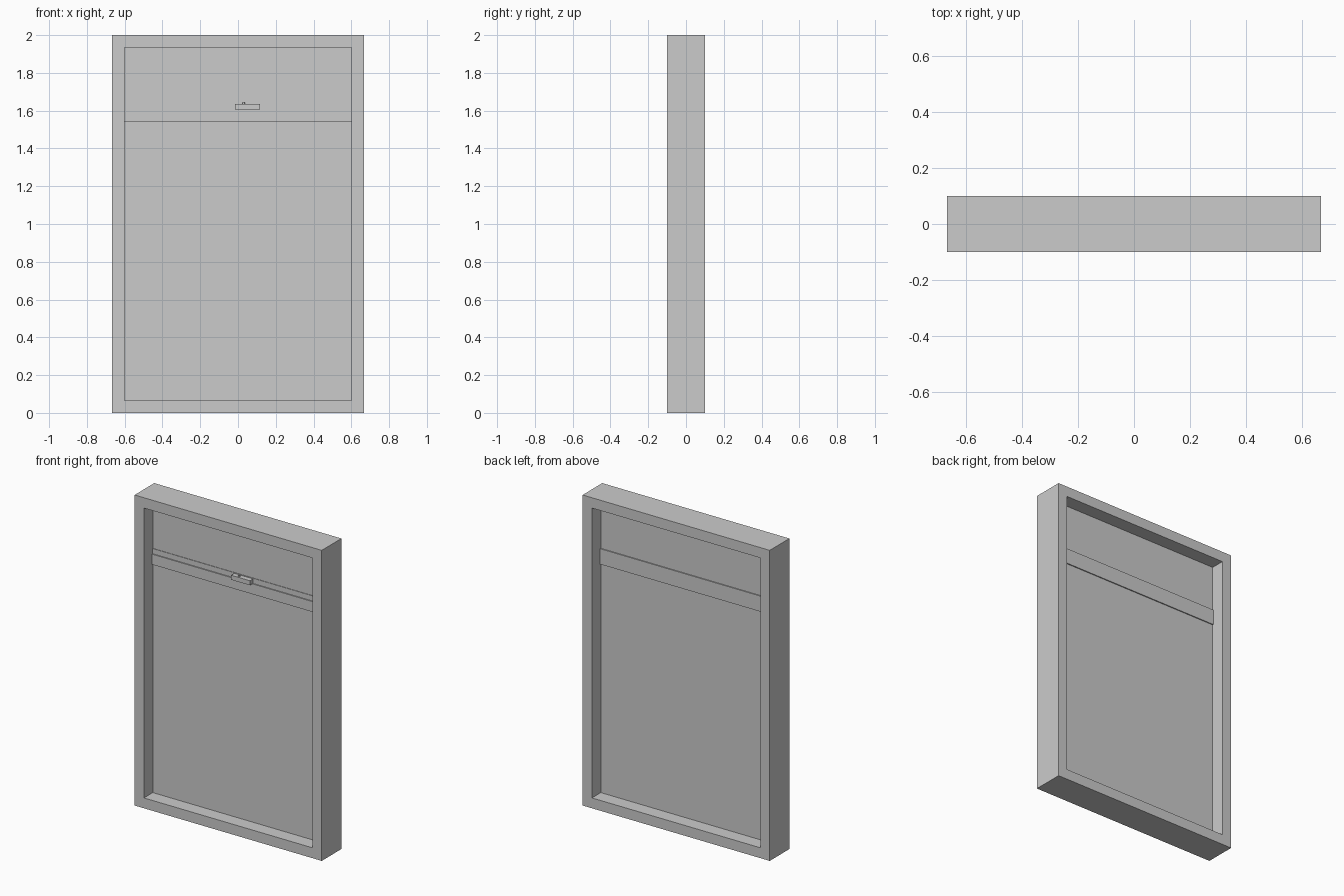
import bpy

if "Cube" in bpy.data.objects:
    bpy.data.objects.remove(bpy.data.objects["Cube"])


def box(name, x0, x1, y0, y1, z0, z1):
    """Axis-aligned box given by its limits."""
    bpy.ops.mesh.primitive_cube_add(size=1, location=((x0 + x1) / 2, (y0 + y1) / 2, (z0 + z1) / 2))
    ob = bpy.context.object
    ob.name = name
    ob.scale = (x1 - x0, y1 - y0, z1 - z0)
    bpy.ops.object.transform_apply(location=False, rotation=False, scale=True)
    return ob


W, D, H, T = 0.6667, 0.1, 2.0, 0.0667
IN = W - T

# Outer frame: one solid with a rectangular opening
frame = box("window_frame", -W, W, -D, D, 0, H)
cutter = box("opening_cutter", -IN, IN, -0.3, 0.3, T, H - T)
cutter.hide_render = True
cutter.hide_set(True)
mod = frame.modifiers.new("opening", "BOOLEAN")
mod.operation = "DIFFERENCE"
mod.solver = "EXACT"
mod.object = cutter

# Thin panes
box("lower_pane", -IN, IN, -0.01, 0.01, T, 1.56)
box("upper_pane", -IN, IN, -0.01, 0.01, 1.62, H - T)

# Slightly proud meeting rails
box("lower_rail", -IN, IN, -0.02, 0.0167, 1.54, 1.6067)
box("upper_rail", -IN, IN, -0.0133, 0.0167, 1.6067, 1.64)

# Latch sitting on the lower rail, with a small pin on top
box("latch", -0.0167, 0.1167, -0.045, -0.0133, 1.6067, 1.636)
bpy.ops.mesh.primitive_cylinder_add(vertices=12, radius=0.006, depth=0.008, location=(0.03, -0.03, 1.638))
bpy.context.object.name = "latch_pin"
